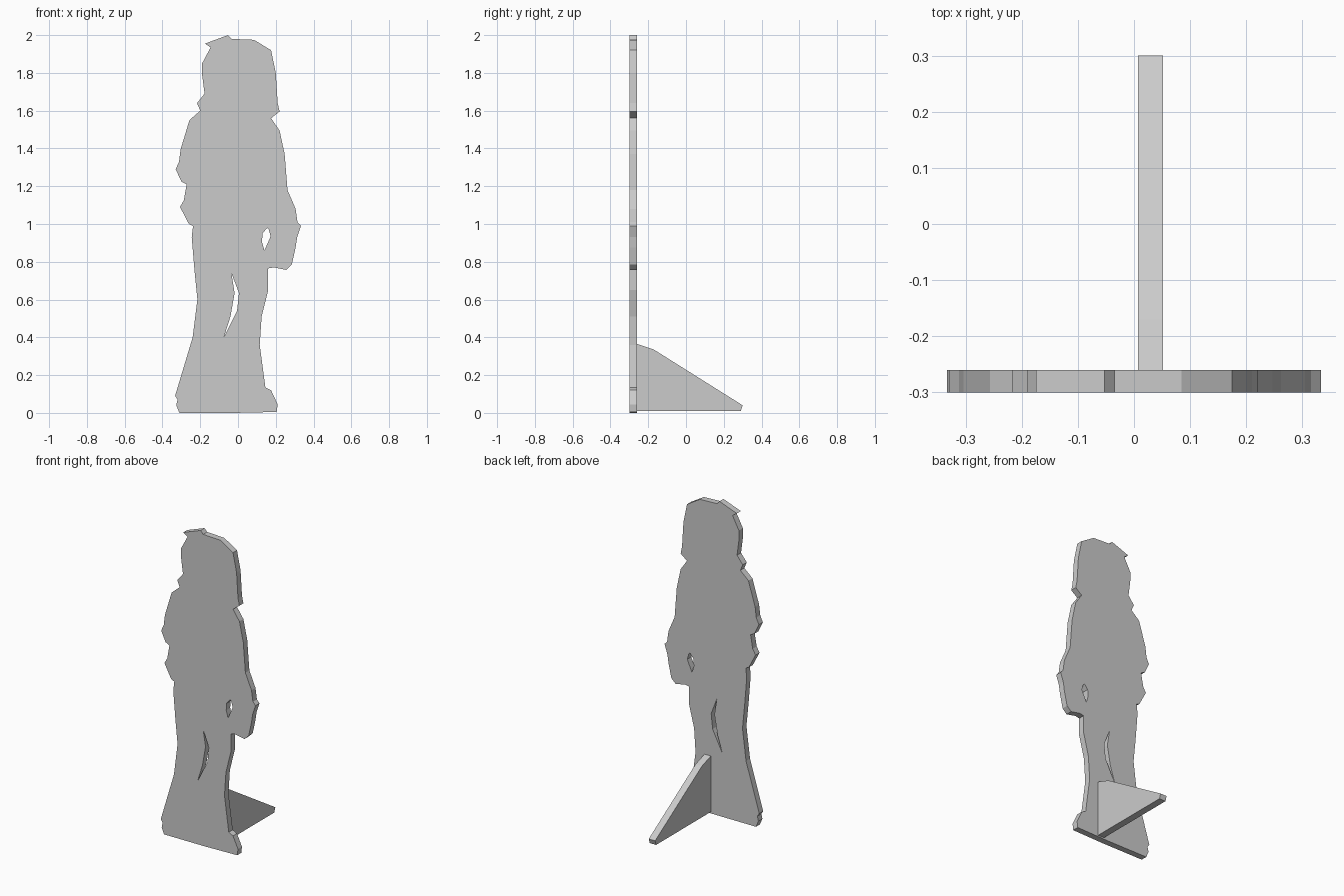
import bpy, bmesh
from mathutils import Matrix

if "Cube" in bpy.data.objects:
    bpy.data.objects.remove(bpy.data.objects["Cube"])


def plate(name, loops, thickness, matrix):
    """Cut a flat board from closed outlines; inner loops become holes."""
    curve = bpy.data.curves.new(name + "_outline", 'CURVE')
    curve.dimensions = '2D'
    curve.fill_mode = 'BOTH'
    curve.extrude = thickness / 2
    for pts in loops:
        sp = curve.splines.new('POLY')
        sp.points.add(len(pts) - 1)
        for p, (u, v) in zip(sp.points, pts):
            p.co = (u, v, 0, 1)
        sp.use_cyclic_u = True
    tmp = bpy.data.objects.new(name + "_outline", curve)
    bpy.context.collection.objects.link(tmp)
    deps = bpy.context.evaluated_depsgraph_get()
    mesh = bpy.data.meshes.new_from_object(tmp.evaluated_get(deps))
    bpy.data.objects.remove(tmp)

    bm = bmesh.new()
    bm.from_mesh(mesh)
    bmesh.ops.remove_doubles(bm, verts=bm.verts, dist=1e-5)
    bm.transform(matrix)
    bmesh.ops.recalc_face_normals(bm, faces=bm.faces)
    for f in bm.faces:
        f.smooth = False
    bm.to_mesh(mesh)
    bm.free()
    mesh.name = name
    obj = bpy.data.objects.new(name, mesh)
    bpy.context.collection.objects.link(obj)
    return obj


# Standing figure silhouette (x, z), clockwise from the bottom left
left_side = [
    (-.31, 0), (-.327, .04), (-.32, .07), (-.333, .09), (-.24, .40),
    (-.215, .60), (-.23, .75), (-.245, .93), (-.238, .99), (-.26, 1.0),
    (-.307, 1.09), (-.287, 1.125), (-.272, 1.21), (-.30, 1.225),
    (-.33, 1.29), (-.312, 1.33), (-.304, 1.395), (-.257, 1.55),
    (-.20, 1.60), (-.217, 1.64), (-.177, 1.69), (-.19, 1.79)]
head_top = [
    (-.19, 1.85), (-.145, 1.935), (-.175, 1.955), (-.053, 2.0),
    (-.035, 1.98), (.085, 1.975), (.175, 1.92), (.20, 1.80)]
right_side = [
    (.21, 1.64), (.22, 1.595), (.175, 1.56), (.22, 1.495), (.247, 1.37),
    (.262, 1.18), (.305, 1.08), (.315, 1.01), (.333, .99), (.313, .93),
    (.305, .875), (.285, .785), (.255, .757), (.19, .77), (.16, .765),
    (.16, .65), (.125, .51), (.115, .36), (.145, .135), (.175, .12),
    (.21, .045), (.205, .005), (-.02, 0)]

# Gaps beside the hand and between the legs
hand_gap = [(.155, .98), (.13, .95), (.127, .905), (.14, .86),
            (.173, .935), (.163, .97)]
leg_gap = [(-.035, .74), (.005, .635), (-.005, .54), (-.075, .40),
           (-.04, .51), (-.018, .635)]

# Cut-out board: outline in the xz plane, thickness along y
to_front = Matrix.Translation((0, -.28, 0)) @ Matrix.Rotation(1.5707963, 4, 'X')
plate("figure_board", [left_side + head_top + right_side, hand_gap, leg_gap],
      .04, to_front)

# Rear support strut: outline in the yz plane, thickness along x
to_side = Matrix(((0, 0, 1, .0295), (1, 0, 0, 0), (0, 1, 0, 0), (0, 0, 0, 1)))
strut = [(-.26, .01), (.29, .01), (.30, .04), (-.17, .335), (-.26, .365)]
plate("support_strut", [strut], .045, to_side)
